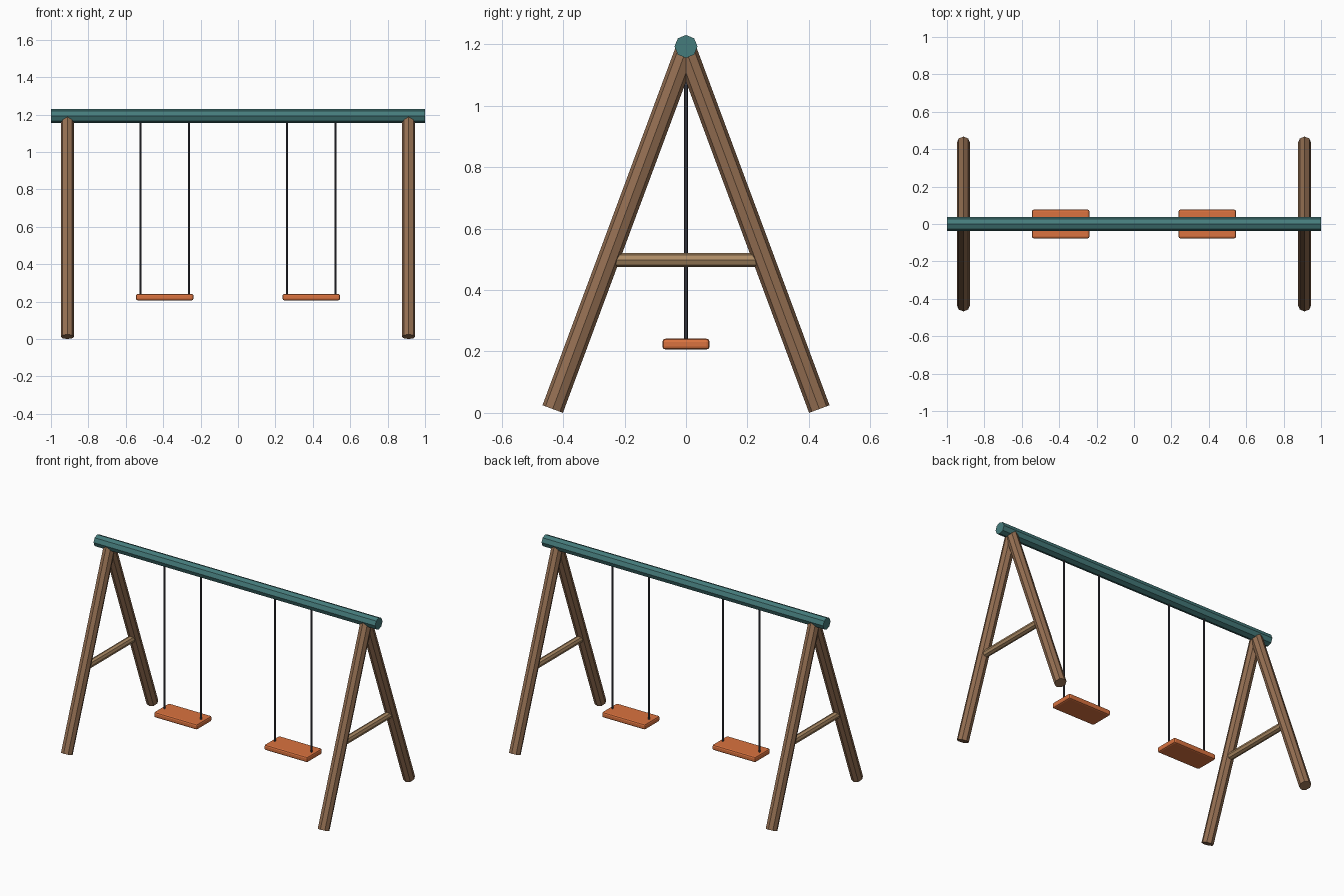
import bpy
from mathutils import Vector

if "Cube" in bpy.data.objects:
    bpy.data.objects.remove(bpy.data.objects["Cube"])


def material(name, rgb):
    m = bpy.data.materials.new(name)
    m.diffuse_color = (*rgb, 1)
    m.use_nodes = True
    m.node_tree.nodes["Principled BSDF"].inputs["Base Color"].default_value = m.diffuse_color
    return m


WOOD = material("leg_wood", (0.30, 0.16, 0.085))
PALE_WOOD = material("brace_wood", (0.42, 0.26, 0.13))
TEAL = material("teal_paint", (0.06, 0.20, 0.20))
ORANGE = material("orange_seat", (0.70, 0.17, 0.05))
DARK = material("dark_rope", (0.05, 0.05, 0.065))


def rod(name, start, end, radius, mat, sides=8):
    """Flat-shaded capped prism running from start to end."""
    a, b = Vector(start), Vector(end)
    bpy.ops.mesh.primitive_cylinder_add(
        vertices=sides, radius=radius, depth=(b - a).length, location=(a + b) / 2,
        rotation=(b - a).to_track_quat('Z', 'Y').to_euler())
    obj = bpy.context.object
    obj.name = name
    obj.data.materials.append(mat)
    return obj


def seat(name, x):
    bpy.ops.mesh.primitive_cube_add(size=1, location=(x, 0, 0.224))
    obj = bpy.context.object
    obj.name = name
    obj.scale = (0.308, 0.154, 0.035)
    bpy.ops.object.transform_apply(location=False, rotation=False, scale=True)
    bevel = obj.modifiers.new("soft_edges", 'BEVEL')
    bevel.width = 0.01
    bevel.segments = 2
    obj.data.materials.append(ORANGE)


# Top beam
BEAM_Z = 1.193
rod("top_beam", (-1, 0, BEAM_Z), (1, 0, BEAM_Z), 0.0375, TEAL)

for side, s in (("left", -1), ("right", 1)):
    # A-frame: two leaning legs and a cross brace
    x = s * 0.912
    for end, d in (("front", -1), ("back", 1)):
        rod(f"{side}_{end}_leg", (x, d * 0.434, 0.0125), (x, 0, 1.18), 0.0355, WOOD)
    rod(f"{side}_cross_brace", (x, -0.25, 0.498), (x, 0.25, 0.498), 0.0225, PALE_WOOD)

    # Swing: seat hung from two ropes
    cx = s * 0.392
    seat(f"{side}_seat", cx)
    for rope, d in (("outer", s), ("inner", -s)):
        rx = cx + d * 0.13
        rod(f"{side}_{rope}_rope", (rx, 0, 0.225), (rx, 0, BEAM_Z), 0.006, DARK, 6)
